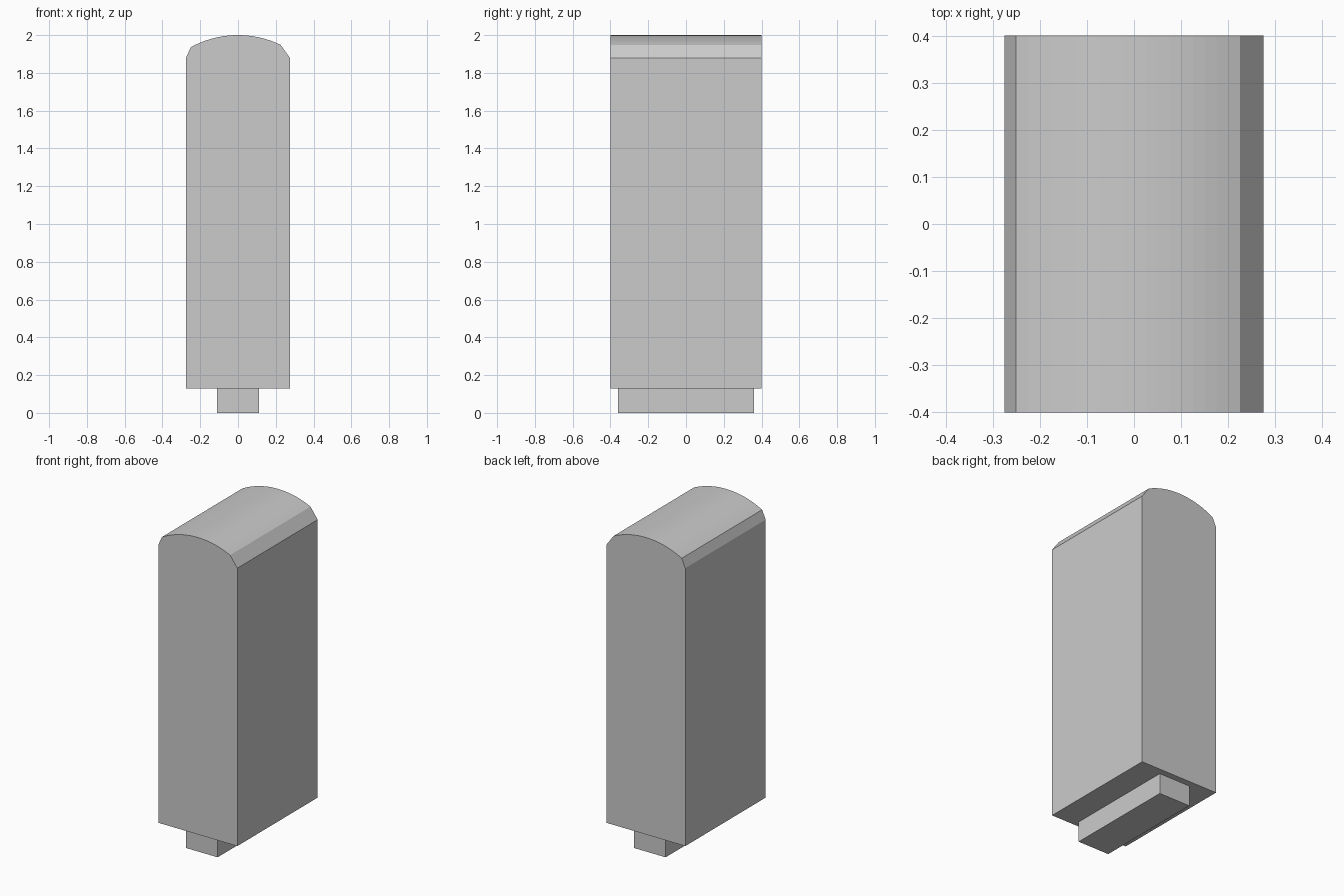
import bpy, bmesh, math

if "Cube" in bpy.data.objects:
    bpy.data.objects.remove(bpy.data.objects["Cube"])


def extrude_profile(name, profile, half_depth):
    """Extrude an x/z outline along y, from -half_depth to +half_depth."""
    bm = bmesh.new()
    face = bm.faces.new([bm.verts.new((x, -half_depth, z)) for x, z in profile])
    ext = bmesh.ops.extrude_face_region(bm, geom=[face])
    verts = [g for g in ext["geom"] if isinstance(g, bmesh.types.BMVert)]
    bmesh.ops.translate(bm, verts=verts, vec=(0, 2 * half_depth, 0))
    bmesh.ops.recalc_face_normals(bm, faces=bm.faces)
    mesh = bpy.data.meshes.new(name)
    bm.to_mesh(mesh)
    bm.free()
    obj = bpy.data.objects.new(name, mesh)
    bpy.context.collection.objects.link(obj)
    return obj


# Slab body with a shallow arched top and one wider chamfer on the right
radius = 0.52
xs = [0.225 - 0.025 * i for i in range(20)]
arch = [(x, 2.0 - radius + math.sqrt(radius**2 - x**2)) for x in xs]
outline = [(-0.275, 0.13), (0.275, 0.13), (0.275, 1.88)] + arch + [(-0.275, 1.88)]
extrude_profile("arched_body", outline, 0.4)

# Narrow foot under the body
foot = [(-0.11, 0.0), (0.11, 0.0), (0.11, 0.13), (-0.11, 0.13)]
extrude_profile("foot", foot, 0.36)
